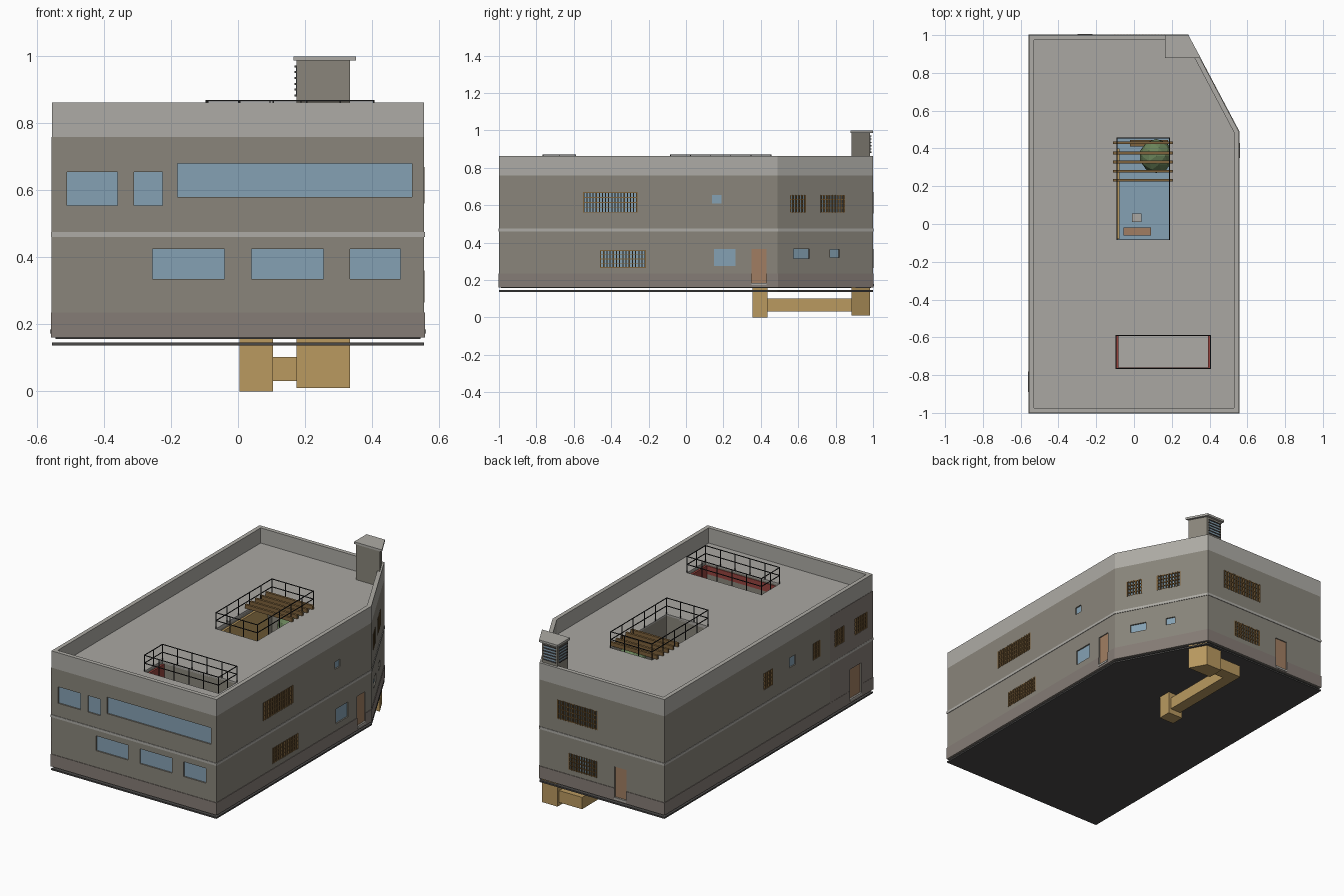
import bpy, bmesh, math
from mathutils import Vector

if "Cube" in bpy.data.objects:
    bpy.data.objects.remove(bpy.data.objects["Cube"])


def mat(name, r, g, b):
    m = bpy.data.materials.new(name)
    m.diffuse_color = (*[(c / 255) ** 2.2 for c in (r, g, b)], 1)
    m.use_nodes = True
    m.node_tree.nodes["Principled BSDF"].inputs["Base Color"].default_value = m.diffuse_color
    return m


WALL = mat("wall", 136, 132, 122)
BASE = mat("plinth", 132, 123, 117)
PALE = mat("pale_render", 172, 170, 164)
ROOF = mat("roof", 168, 166, 161)
GLASS = mat("glass", 132, 160, 178)
WOOD = mat("wood", 125, 98, 62)
DOOR = mat("door", 160, 125, 98)
OCHRE = mat("ochre", 184, 152, 96)
DARK = mat("dark", 75, 74, 73)
METAL = mat("black_metal", 40, 40, 40)
RED = mat("red", 150, 70, 65)
GREEN = mat("leaf", 105, 130, 90)


def add_prism(bm, pts, z0, z1):
    lo = [bm.verts.new((p[0], p[1], z0)) for p in pts]
    hi = [bm.verts.new((p[0], p[1], z1)) for p in pts]
    n = len(pts)
    bm.faces.new(lo[::-1])
    bm.faces.new(hi)
    for i in range(n):
        j = (i + 1) % n
        bm.faces.new((lo[i], lo[j], hi[j], hi[i]))


def finish(name, bm, m):
    bmesh.ops.recalc_face_normals(bm, faces=bm.faces)
    me = bpy.data.meshes.new(name)
    bm.to_mesh(me)
    bm.free()
    ob = bpy.data.objects.new(name, me)
    bpy.context.collection.objects.link(ob)
    if m:
        me.materials.append(m)
    return ob


def prisms(name, items, m=None):
    bm = bmesh.new()
    for it in items:
        add_prism(bm, *it)
    return finish(name, bm, m)


def rect(x0, x1, y0, y1, z0, z1):
    return [(x0, y0), (x1, y0), (x1, y1), (x0, y1)], z0, z1


def offset(pts, d):
    """Move every edge of a counter-clockwise outline outward by d."""
    out, n = [], len(pts)
    for i in range(n):
        p, c, q = (Vector(pts[k % n]) for k in (i - 1, i, i + 1))
        a, b = (c - p).normalized(), (q - c).normalized()
        na, nb = Vector((a.y, -a.x)), Vector((b.y, -b.x))
        out.append(c + (na + nb) * d / (1 + na.dot(nb)))
    return out


def ring(name, outer, inner, z0, z1, m):
    bm = bmesh.new()
    loops = [[bm.verts.new((p[0], p[1], z)) for p in pts]
             for pts, z in ((outer, z0), (outer, z1), (inner, z1), (inner, z0))]
    n = len(outer)
    for k in range(4):
        a, b = loops[k], loops[(k + 1) % 4]
        for i in range(n):
            j = (i + 1) % n
            bm.faces.new((a[i], a[j], b[j], b[i]))
    return finish(name, bm, m)


def cut(ob, cutter):
    md = ob.modifiers.new("openings", "BOOLEAN")
    md.operation, md.solver, md.object = "DIFFERENCE", "EXACT", cutter
    bpy.context.view_layer.objects.active = ob
    bpy.ops.object.modifier_apply(modifier=md.name)


# Wall frames: origin, tangent (u equals x or y on the grid), outward normal
FOOT = [(-.555, -1), (.555, -1), (.555, .49), (.285, 1), (-.555, 1)]
k = -.27 / .51
WALLS = {
    "front": (Vector((0, -1)), Vector((1, 0)), Vector((0, -1))),
    "back": (Vector((0, 1)), Vector((1, 0)), Vector((0, 1))),
    "right": (Vector((.555, 0)), Vector((0, 1)), Vector((1, 0))),
    "left": (Vector((-.555, 0)), Vector((0, 1)), Vector((-1, 0))),
    "chamfer": (Vector((.555 - k * .49, 0)), Vector((k, 1)), Vector((.51, .27)).normalized()),
}


def on_wall(w, u0, u1, z0, z1, d0, d1):
    o, t, n = WALLS[w]
    return [o + t * u + n * d for u, d in ((u0, d0), (u1, d0), (u1, d1), (u0, d1))], z0, z1


WINDOWS = [("front", -.51, -.36, .555, .655), ("front", -.31, -.225, .555, .655),
           ("front", -.18, .52, .58, .68), ("front", -.255, -.04, .335, .425),
           ("front", .04, .255, .335, .425), ("front", .335, .485, .335, .425),
           ("right", .14, .19, .61, .655), ("right", .15, .265, .275, .365),
           ("chamfer", .575, .66, .315, .365), ("chamfer", .77, .82, .32, .362),
           ("left", -.26, -.20, .595, .655)]
GRILLES = [("right", -.55, -.26, .56, .67), ("right", -.46, -.215, .265, .36),
           ("chamfer", .555, .64, .56, .655), ("chamfer", .72, .85, .56, .655),
           ("back", -.105, .165, .555, .67), ("back", -.10, .09, .265, .365),
           ("left", -.04, .05, .555, .655), ("left", -.495, -.43, .555, .655),
           ("left", -.73, -.63, .555, .655), ("left", -.95, -.825, .555, .655)]
DOORS = [("right", .35, .43, .185, .365), ("back", -.30, -.22, .18, .365),
         ("left", -.89, -.78, .185, .365)]
COURT = (-.09, .188, -.083, .455)
TERRACE = (-.095, .405, -.765, -.59)

# Building shell
body = prisms("building_body", [(FOOT, .16, .76)], WALL)
plinth = ring("plinth_band", offset(FOOT, .003), offset(FOOT, -.004), .16, .235, BASE)
ring("string_course", offset(FOOT, .003), offset(FOOT, -.004), .46, .475, PALE)
ring("parapet", FOOT, offset(FOOT, -.025), .76, .862, PALE)
deck = prisms("roof_deck", [(offset(FOOT, -.02), .752, .77)], ROOF)
panel = prisms("left_wall_panel", [on_wall("left", -1, -.59, .235, .76, -.004, .002)], BASE)
prisms("ground_slab", [(offset(FOOT, .001), .137, .146)], DARK)
prisms("building_underside", [(offset(FOOT, -.01), .156, .162)], DARK)

# Openings and roof wells
openings = prisms("opening_cutter", [on_wall(*o, -.014, .02) for o in WINDOWS + GRILLES + DOORS])
wells = prisms("well_cutter", [rect(*COURT, .48, .9), rect(*TERRACE, .48, .9)])
for ob, cutters in ((body, (openings, wells)), (plinth, (openings,)),
                    (panel, (openings,)), (deck, (wells,))):
    for c in cutters:
        cut(ob, c)
for c in (openings, wells):
    bpy.data.objects.remove(c)

# Glass, doors, wooden lattices
prisms("window_glass", [on_wall(*o, -.016, -.008) for o in WINDOWS + GRILLES], GLASS)
prisms("doors", [on_wall(*o, -.016, -.006) for o in DOORS], DOOR)
prisms("door_thresholds", [on_wall(w, a, b, z - .012, z, -.01, .006) for w, a, b, z, _ in DOORS], PALE)
bars = []
for w, a, b, z0, z1 in GRILLES:
    n = max(3, round((b - a) / .017))
    for i in range(n + 1):
        u = a + .003 + (b - a - .006) * i / n
        bars.append(on_wall(w, u - .003, u + .003, z0, z1, -.009, .002))
    for i in range(5):
        z = z0 + .002 + (z1 - z0 - .004) * i / 4
        bars.append(on_wall(w, a, b, z - .002, z + .002, -.008, -.001))
prisms("window_lattices", bars, WOOD)


# Roof railings
def railing(name, x0, x1, y0, y1):
    parts, r = [], .002
    for z in (.82, .868):
        for y in (y0, y1):
            parts.append(rect(x0 - r, x1 + r, y - r, y + r, z - r, z + r))
        for x in (x0, x1):
            parts.append(rect(x - r, x + r, y0 - r, y1 + r, z - r, z + r))
    nx, ny = round((x1 - x0) / .1), max(2, round((y1 - y0) / .1))
    spots = [(x0 + (x1 - x0) * i / nx, y) for i in range(nx + 1) for y in (y0, y1)]
    spots += [(x, y0 + (y1 - y0) * i / ny) for i in range(1, ny) for x in (x0, x1)]
    parts += [rect(x - r, x + r, y - r, y + r, .768, .868) for x, y in spots]
    prisms(name, parts, METAL)


railing("courtyard_railing", *COURT)
railing("terrace_railing", *TERRACE)

# Courtyard contents
prisms("courtyard_floor", [rect(*COURT, .478, .484)], GLASS)
prisms("pergola_slats", [rect(-.112, .206, y - .007, y + .007, .772, .795)
                         for y in (.232, .28, .328, .376, .43)], WOOD)
prisms("courtyard_side_panel", [rect(-.092, -.077, -.08, .4, .484, .74)], OCHRE)
prisms("bench", [rect(-.055, .09, -.06, -.018, .51, .522), rect(-.045, -.03, -.055, -.023, .484, .51),
                 rect(.065, .08, -.055, -.023, .484, .51)], DOOR)
prisms("stool", [rect(-.01, .04, .01, .055, .484, .52)], ROOF)
prisms("planter", [rect(-.02, .18, .41, .445, .484, .53)], WOOD)
prisms("tree_trunk", [rect(.117, .133, .352, .368, .484, .62)], WOOD)
bm = bmesh.new()
bmesh.ops.create_icosphere(bm, subdivisions=2, radius=.09)
bmesh.ops.translate(bm, verts=bm.verts, vec=(.118, .36, .665))
finish("tree_crown", bm, GREEN)

# Terrace lining
x0, x1, y0, y1 = TERRACE
prisms("terrace_floor", [rect(*TERRACE, .478, .484)], PALE)
prisms("terrace_red_lining", [rect(x0, x0 + .012, y0, y1, .484, .75), rect(x1 - .012, x1, y0, y1, .484, .75),
                              rect(x0, x1, y0, y0 + .004, .70, .75)], RED)

# Vent tower with cap and louvres
SHAFT = [(.175, .885), (.335, .885), (.28, .985), (.175, .985)]
prisms("vent_tower", [(SHAFT, .755, .988)], WALL)
prisms("vent_cap", [([(.165, .88), (.353, .88), (.288, 1), (.165, 1)], .987, 1.0)], PALE)
prisms("vent_louvre_back", [rect(.188, .265, .98, .987, .88, .972)], GLASS)
prisms("vent_louvre_side", [rect(.173, .18, .90, .97, .88, .972)], GLASS)
slats = []
for i in range(6):
    z = .88 + i * .0175
    slats += [rect(.185, .268, .982, .991, z, z + .006), rect(.169, .178, .897, .973, z, z + .006)]
prisms("vent_louvre_slats", slats, DARK)

# Underground duct
prisms("duct_shaft", [(SHAFT, .01, .16)], OCHRE)
prisms("duct_cross_leg", [rect(.02, .185, .9, .97, .03, .102)], OCHRE)
prisms("duct_long_leg", [rect(.02, .09, .43, .97, .0305, .1015)], OCHRE)
prisms("duct_intake", [rect(.005, .105, .355, .435, 0, .16)], OCHRE)
